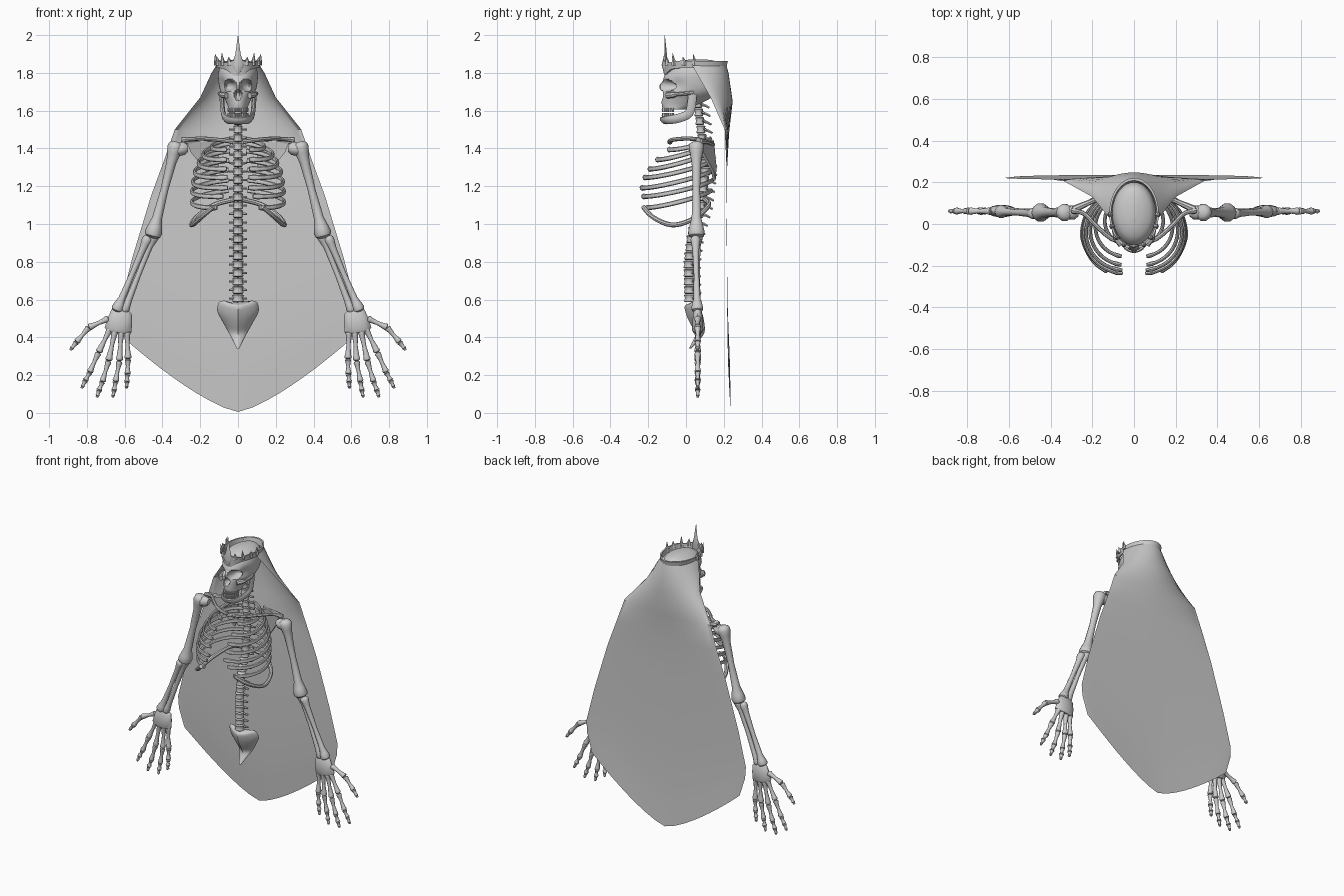
import bpy, bmesh, math
from mathutils import Vector

if "Cube" in bpy.data.objects:
    bpy.data.objects.remove(bpy.data.objects["Cube"])

X, Y, Z = Vector((1, 0, 0)), Vector((0, 1, 0)), Vector((0, 0, 1))


def smooth(pts, n):
    """Catmull-Rom resampling of tuples of any length."""
    out, m = [], len(pts) - 1
    for k in range(n + 1):
        f = k / n * m
        i = min(int(f), m - 1)
        t = f - i
        a, b, c, d = pts[max(i - 1, 0)], pts[i], pts[i + 1], pts[min(i + 2, m)]
        out.append([0.5 * (2 * q + (r - p) * t + (2 * p - 5 * q + 4 * r - s) * t * t
                           + (3 * q - p - 3 * r + s) * t ** 3) for p, q, r, s in zip(a, b, c, d)])
    return out


def skin(bm, rings):
    """Bridge closed rings of points and cap both ends."""
    vs = [[bm.verts.new(p) for p in r] for r in rings]
    n = len(vs[0])
    for a, b in zip(vs, vs[1:]):
        for i in range(n):
            bm.faces.new((a[i], a[(i + 1) % n], b[(i + 1) % n], b[i]))
    bm.faces.new(vs[0][::-1])
    bm.faces.new(vs[-1])


def sweep(bm, pts, radii, ref=Y, n=10, sx=1, sy=1):
    pts = [Vector(p) for p in pts]
    rings = []
    for i, (p, r) in enumerate(zip(pts, radii)):
        t = (pts[min(i + 1, len(pts) - 1)] - pts[max(i - 1, 0)]).normalized()
        s = t.cross(ref).normalized()
        u = s.cross(t)
        rings.append([p + r * (sx * math.cos(a) * s + sy * math.sin(a) * u)
                      for a in [2 * math.pi * k / n for k in range(n)]])
    skin(bm, rings)


def bone(bm, p, q, r, k0=1.6, k1=1.6, cap=0.05, ref=Y):
    """Shaft with knobbed ends."""
    p, q = Vector(p), Vector(q)
    ts = (0, cap * .4, cap, cap * 2, cap * 3.5, .5, 1 - cap * 3.5, 1 - cap * 2, 1 - cap, 1 - cap * .4, 1)
    rs = (.5 * k0, .9 * k0, k0, .85 * k0, 1.1, .85, 1.1, .85 * k1, k1, .9 * k1, .5 * k1)
    sweep(bm, [p.lerp(q, t) for t in ts], [r * k for k in rs], ref)


def finish(name, bm, mirror=False):
    bmesh.ops.recalc_face_normals(bm, faces=bm.faces)
    me = bpy.data.meshes.new(name)
    bm.to_mesh(me)
    bm.free()
    ob = bpy.data.objects.new(name, me)
    bpy.context.collection.objects.link(ob)
    if mirror:
        ob.modifiers.new("Mirror", 'MIRROR').use_mirror_merge = False
    return ob


# Skull: lofted sections (z, half width, front y, back y) with pushed-in sockets
bm = bmesh.new()
secs = [(1.872, .015, .03, .1), (1.862, .055, -.03, .155), (1.84, .09, -.075, .185), (1.80, .104, -.105, .2),
        (1.76, .104, -.122, .2), (1.72, .098, -.12, .19), (1.69, .088, -.125, .165), (1.66, .07, -.128, .12),
        (1.63, .056, -.128, .06), (1.605, .05, -.122, .0)]
rings = []
for z, w, f, b in smooth(secs, 45):
    ring = []
    for k in range(72):
        a = 2 * math.pi * k / 72
        x, y = w * math.sin(a), (f + b) / 2 - (b - f) / 2 * math.cos(a)
        if y < .02:
            y -= .02 * max(0, 1 - (x / .02) ** 2) * max(0, 1 - ((z - 1.725) / .03) ** 2)
            for cx, cz, rx, rz, dep in ((.046, 1.733, .034, .03, .06), (-.046, 1.733, .034, .03, .06),
                                        (0, 1.683, .017, .027, .045)):
                d = ((x - cx) / rx) ** 2 + ((z - cz) / rz) ** 2
                y += dep * max(0, 1 - d * d)
        x *= 1 - .14 * math.exp(-((y + .05) / .04) ** 2 - ((z - 1.74) / .035) ** 2)
        ring.append((x, y, z))
    rings.append(ring)
skin(bm, rings)
finish("skull", bm)

bm = bmesh.new()
sweep(bm, smooth([(.06, -.1, 1.68), (.088, -.06, 1.685), (.098, -.01, 1.69), (.09, .04, 1.695)], 10),
      [.016] * 4 + [.01] * 7, Z, 8)
finish("cheekbones", bm, True)

# Lower jaw and teeth
bm = bmesh.new()
half = [(.086, .035, 1.69), (.084, .03, 1.64), (.078, .015, 1.585), (.066, -.04, 1.56), (.043, -.1, 1.55)]
jaw = half + [(0, -.12, 1.547)] + [(-x, y, z) for x, y, z in half[::-1]]
sweep(bm, smooth(jaw, 40), [.022] * 41, Vector((0, -1, 1)), 10, .55, 1.1)
finish("lower_jaw", bm)
bm = bmesh.new()
for i in range(14):
    a = math.radians(-78 + 12 * i)
    for z0, z1 in ((1.615, 1.592), (1.588, 1.562)):
        x, y = .05 * math.sin(a), -.055 - .068 * math.cos(a)
        sweep(bm, [(x, y, z0), (x, y, (z0 + z1) / 2), (x, y, z1)], [.006, .0068, .005], Y, 6)
finish("teeth", bm)

# Crown: oval band with a dip on the brow, and spikes
bm = bmesh.new()
rings = []
for k in range(64):
    a = 2 * math.pi * k / 64
    c = max(0, math.cos(a))
    lo, hi = 1.825 - .045 * c ** 8, 1.862 + .008 * math.cos(5 * a) * c
    rings.append([bm.verts.new((r * .113 * math.sin(a), .05 - r * .163 * math.cos(a), z))
                  for r, z in ((1, lo), (1.05, hi), (.97, hi), (.92, lo))])
for a, b in zip(rings, rings[1:] + rings[:1]):
    for i in range(4):
        bm.faces.new((a[i], a[(i + 1) % 4], b[(i + 1) % 4], b[i]))
sweep(bm, [(0, -.112, 1.79), (0, -.112, 1.84), (0, -.108, 1.9), (0, -.112, 1.998)],
      [.006, .034, .014, .001], Y, 8, 1, .5)
for d, h in ((24, 1.885), (45, 1.905), (68, 1.885), (88, 1.9)):
    for s in (-1, 1):
        x, y = s * .114 * math.sin(math.radians(d)), .05 - .163 * math.cos(math.radians(d))
        sweep(bm, [(x, y, 1.84), (x * 1.02, y, 1.865), (x * 1.06, y - .006, h)], [.014, .01, .001], Y, 6)
finish("crown", bm)

# Spine: stacked vertebrae along an S curve
bm = bmesh.new()
curve = [(1.65, .06), (1.45, .085), (1.3, .105), (1.1, .08), (.95, .035), (.8, .015), (.6, .02)]


def spine_y(z):
    for (z0, y0), (z1, y1) in zip(curve, curve[1:]):
        if z >= z1:
            return y0 + (y1 - y0) * (z0 - z) / (z0 - z1)
    return curve[-1][1]


for i in range(24):
    z = 1.635 - i * .0447
    y, r = spine_y(z), .021 + .0003 * i
    sweep(bm, [(0, y, z + d) for d in (.021, .016, 0, -.016, -.021)],
          [r * k for k in (.85, 1.1, .9, 1.1, .85)], Y, 12)
    sweep(bm, [(-.048, y + .025, z), (0, y + .02, z), (.048, y + .025, z)], [.006, .009, .006], Z, 6)
    sweep(bm, [(0, y + .01, z), (0, y + .04, z - .008), (0, y + .062, z - .02)], [.01, .008, .006], Z, 6)
finish("spine", bm)

# Sacrum: shield-shaped curved plate
bm = bmesh.new()
skin(bm, [[(w * math.sin(a), y + .04 * abs(math.sin(a)) * w / .11 - t * math.cos(a),
            z + .03 * math.sin(a) ** 2 * w / .11) for a in [2 * math.pi * k / 20 for k in range(20)]]
          for z, w, y, t in smooth([(.575, .07, .02, .015), (.56, .1, .02, .028), (.51, .11, .035, .03),
                                    (.465, .085, .055, .028), (.42, .055, .07, .02), (.38, .03, .05, .014),
                                    (.34, .008, .02, .006)], 18)])
finish("sacrum", bm)

# Ribs: back z, front z, half width, front y, sweep end in degrees
bm = bmesh.new()
for zb, zf, w, yf, end in ((1.455, 1.4, .14, -.1, 160), (1.43, 1.345, .185, -.16, 166), (1.39, 1.295, .21, -.2, 168),
                           (1.34, 1.25, .23, -.225, 170), (1.29, 1.195, .24, -.24, 171), (1.235, 1.15, .245, -.235, 166),
                           (1.18, 1.09, .245, -.225, 158)):
    yb = spine_y(zb) + .045
    pts = []
    for k in range(25):
        a = math.radians(8 + (end - 8) * k / 24)
        t = (1 - math.cos(a)) / 2
        pts.append((w * math.sin(a) ** .8, yb + (yf - yb) * t, zb + (zf - zb) * t - .02 * math.sin(a)))
    sweep(bm, pts, [.011] * 23 + [.014, .01], Z, 8, .8, 1.15)
sweep(bm, smooth([(.02, .1, 1.13), (.13, .12, 1.1), (.215, .06, 1.04), (.245, -.03, 1.0), (.235, -.1, 1.0),
                  (.19, -.18, 1.04), (.13, -.225, 1.09)], 24), [.013] * 25, Z, 8)
finish("ribs", bm, True)

# Collarbones and shoulder blades
bm = bmesh.new()
sweep(bm, smooth([(.025, -.085, 1.435), (.1, -.075, 1.445), (.18, -.01, 1.452), (.24, .05, 1.45),
                  (.3, .065, 1.445)], 14), [.015] + [.011] * 12 + [.016, .012], Z, 8)
sweep(bm, [(.1, .145, 1.42), (.2, .11, 1.435), (.29, .07, 1.44)], [.01, .012, .018], Z, 8)
finish("collarbones", bm, True)
bm = bmesh.new()
skin(bm, [[(.1, .14 + d, 1.44), (.27, .075 + d, 1.43), (.25, .085 + d, 1.38), (.17, .14 + d, 1.28),
           (.13, .15 + d, 1.23), (.1, .155 + d, 1.3)] for d in (-.007, .007)])
finish("shoulder_blades", bm, True)

# Arms
bm = bmesh.new()
bone(bm, (.325, .055, 1.435), (.455, .055, .925), .024, 1.75, 1.9, .06)
sweep(bm, [(.265, .055, 1.4), (.285, .055, 1.4), (.32, .055, 1.395), (.345, .055, 1.39)], [.018, .034, .036, .02])
finish("upper_arms", bm, True)
bm = bmesh.new()
bone(bm, (.44, .06, .955), (.605, .06, .53), .016, 1.9, 1.5)
bone(bm, (.475, .05, .935), (.645, .06, .535), .017, 1.6, 1.9)
finish("forearms", bm, True)

# Hands: wrist block and jointed fingers
bm = bmesh.new()
sweep(bm, [(.615, .062, .545), (.617, .062, .535), (.625, .062, .49), (.635, .062, .44), (.637, .062, .425)],
      [.04, .055, .066, .072, .055], Y, 14, 1, .42)
for chain in ([(.685, .5), (.79, .452), (.855, .375), (.888, .332)],
              [(.675, .45), (.738, .32), (.785, .215), (.808, .172), (.828, .13)],
              [(.65, .44), (.685, .275), (.718, .165), (.735, .12), (.747, .082)],
              [(.618, .435), (.628, .275), (.648, .165), (.656, .12), (.663, .082)],
              [(.588, .435), (.582, .285), (.585, .205), (.588, .165), (.591, .13)]):
    for i, (p, q) in enumerate(zip(chain, chain[1:])):
        last = i == len(chain) - 2
        bone(bm, (p[0], .062, p[1]), (q[0], .062, q[1]), .0125 - .001 * i, 1.5, .8 if last else 1.5, .08)
finish("hands", bm, True)

# Hooded cape: single sheet, rows of (edge x, edge y, edge z, middle y, middle z)
bm = bmesh.new()
rows = [(.112, .03, 1.845, .208, 1.86), (.14, .055, 1.80, .225, 1.8), (.2, .13, 1.67, .247, 1.65),
        (.335, .205, 1.5, .228, 1.48), (.39, .213, 1.34, .218, 1.3), (.46, .215, 1.15, .215, 1.05),
        (.56, .217, .82, .217, .6), (.62, .22, .58, .222, .28), (.615, .222, .5, .228, .15), (.575, .226, .37, .236, .005)]
grid = []
for xe, ye, ze, yc, zc in rows:
    line = []
    for k in range(25):
        u = -1 + k / 12
        s = math.sin(u * math.pi / 2)
        line.append(bm.verts.new((xe * s, ye + (yc - ye) * math.cos(u * math.pi / 2),
                                  zc + (ze - zc) * abs(s) ** 1.35)))
    grid.append(line)
for a, b in zip(grid, grid[1:]):
    for i in range(24):
        bm.faces.new((a[i], a[i + 1], b[i + 1], b[i]))
finish("hooded_cape", bm)

# Smooth shading everywhere, keeping hard edges
for ob in bpy.context.collection.objects:
    ob.select_set(True)
    bpy.context.view_layer.objects.active = ob
bpy.ops.object.shade_smooth_by_angle(angle=math.radians(40))
